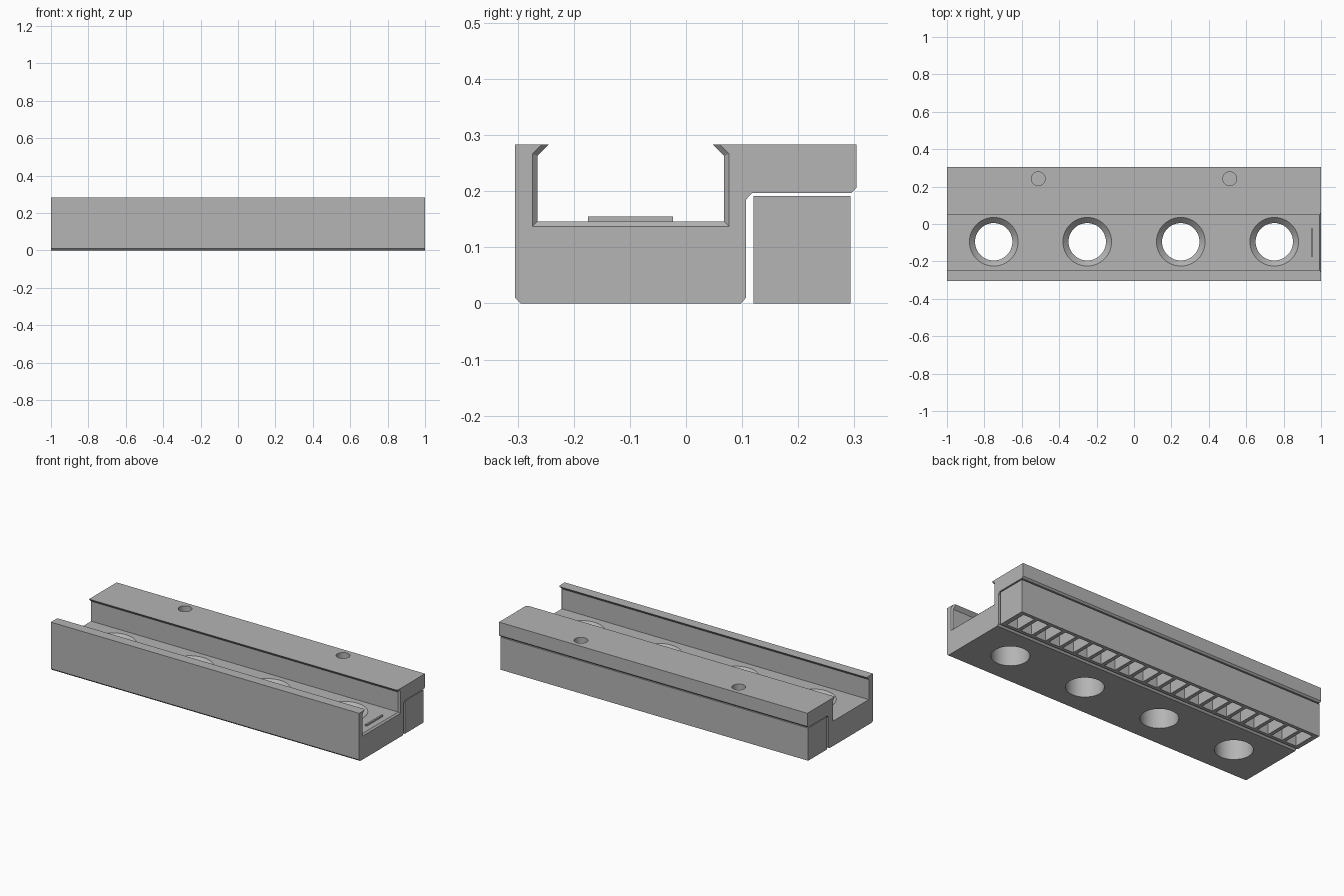
import bpy
import bmesh
import math
from mathutils import Matrix, Vector

if "Cube" in bpy.data.objects:
    bpy.data.objects.remove(bpy.data.objects["Cube"])

grey = bpy.data.materials.new("plain_grey")
grey.use_nodes = True
colour = (0.46, 0.46, 0.46, 1)
grey.diffuse_color = colour
grey.node_tree.nodes["Principled BSDF"].inputs["Base Color"].default_value = colour


def finish(name, bm):
    bmesh.ops.recalc_face_normals(bm, faces=bm.faces)
    mesh = bpy.data.meshes.new(name)
    bm.to_mesh(mesh)
    bm.free()
    mesh.materials.append(grey)
    obj = bpy.data.objects.new(name, mesh)
    bpy.context.collection.objects.link(obj)
    return obj


def add_box(bm, low, high):
    low, high = Vector(low), Vector(high)
    size = Matrix.Diagonal((*(high - low), 1))
    bmesh.ops.create_cube(bm, size=1, matrix=Matrix.Translation((low + high) / 2) @ size)


def add_loft(bm, rings):
    loops = [[bm.verts.new(p) for p in ring] for ring in rings]
    for a, b in zip(loops, loops[1:]):
        for i in range(len(a)):
            j = (i + 1) % len(a)
            bm.faces.new((a[i], a[j], b[j], b[i]))
    bm.faces.new(loops[0])
    bm.faces.new(loops[-1])


def add_turned(bm, x, y, profile, sides=64):
    turns = [2 * math.pi * i / sides for i in range(sides)]
    add_loft(bm, [[(x + r * math.cos(t), y + r * math.sin(t), z) for t in turns]
                  for r, z in profile])


def cut(obj, cutter):
    cutter.hide_render = True
    mod = obj.modifiers.new("cut", "BOOLEAN")
    mod.operation = "DIFFERENCE"
    mod.solver = "EXACT"
    mod.object = cutter
    bpy.context.view_layer.objects.active = obj
    bpy.ops.object.modifier_apply(modifier=mod.name)
    bpy.data.objects.remove(cutter)


# Channel rail with overhanging flange, its mouth flared at the left end
outside = [(-0.305, 0.283), (-0.305, 0.01), (-0.295, 0), (0.098, 0),
           (0.107, 0.01), (0.107, 0.185), (0.118, 0.197), (0.295, 0.197),
           (0.304, 0.206), (0.304, 0.283)]


def section(x, flare):
    wall, floor = 0.1665 + flare, 0.146 - flare
    bend, lip = 0.263 + 0.4 * flare, 0.1465 + 1.4 * flare
    mid = -0.0985
    inside = [(mid + lip, 0.283), (mid + wall, bend), (mid + wall, floor),
              (mid - wall, floor), (mid - wall, bend), (mid - lip, 0.283)]
    return [(x, y, z) for y, z in outside + inside]


bm = bmesh.new()
add_loft(bm, [section(-1, 0), section(0.991, 0), section(1, 0.009)])
rail = finish("channel_rail", bm)

# Countersunk floor holes and small flange holes
bm = bmesh.new()
for x in (-0.75, -0.25, 0.25, 0.75):
    add_turned(bm, x, -0.095, [(0.1, -0.1), (0.1, 0.116), (0.14, 0.156)])
for x in (-0.512, 0.512):
    add_turned(bm, x, 0.242, [(0.037, 0.15), (0.037, 0.35)], 32)
cut(rail, finish("hole_cutter", bm))

# Block under the flange, with a row of pockets open at the bottom
bm = bmesh.new()
add_box(bm, (-0.998, 0.12, 0), (0.998, 0.293, 0.191))
block = finish("pocketed_block", bm)
bm = bmesh.new()
count, rib = 21, 0.022
pitch = (1.94 + rib) / count
for i in range(count):
    x = -0.97 + i * pitch
    add_box(bm, (x, 0.14, -0.05), (x + pitch - rib, 0.273, 0.16))
cut(block, finish("pocket_cutter", bm))

# Low raised bar across the channel floor
bm = bmesh.new()
add_box(bm, (0.947, -0.175, 0.14), (0.957, -0.023, 0.155))
bar = finish("floor_bar", bm)

# Smooth the round walls only
bpy.ops.object.select_all(action="DESELECT")
rail.select_set(True)
bpy.context.view_layer.objects.active = rail
bpy.ops.object.shade_smooth_by_angle(angle=math.radians(30))
